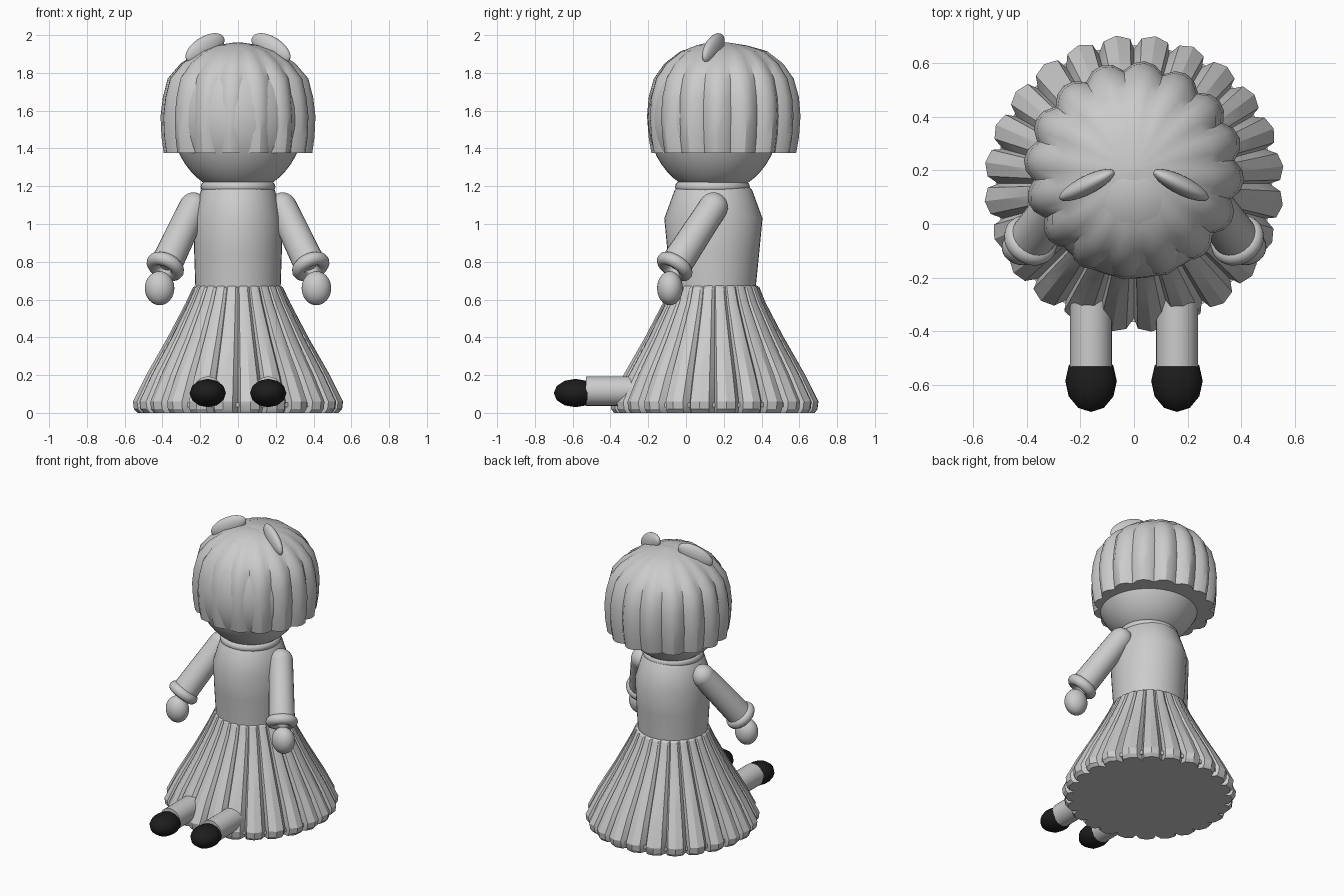
import bpy, math
from mathutils import Vector

cube = bpy.data.objects.get("Cube")
if cube:
    bpy.data.objects.remove(cube, do_unlink=True)


def make_material(name, value):
    m = bpy.data.materials.new(name)
    m.use_nodes = True
    color = (value, value, value, 1)
    m.diffuse_color = color
    m.node_tree.nodes["Principled BSDF"].inputs["Base Color"].default_value = color
    return m


GREY = make_material("light_grey", 0.6)
BLACK = make_material("black", 0.012)


def finish(obj, name, mat=GREY, angle=35):
    obj.name = name
    obj.data.materials.append(mat)
    bpy.ops.object.select_all(action='DESELECT')
    obj.select_set(True)
    bpy.context.view_layer.objects.active = obj
    bpy.ops.object.shade_smooth_by_angle(angle=math.radians(angle))
    return obj


def lathe(name, profile, fold, count, center_y, angle=35, start=0.0):
    """Stack rings of (z, x radius, y radius, fold depth), repeating fold count times."""
    verts, faces = [], []
    n = len(fold) * count
    for z, rx, ry, depth in profile:
        for i in range(count):
            for t, h in fold:
                a = math.tau * (i + t) / count + start
                k = depth * (h - 1)
                verts.append(((rx + k) * math.cos(a), center_y + (ry + k) * math.sin(a), z))
    for r in range(len(profile) - 1):
        for i in range(n):
            j = (i + 1) % n
            faces.append((r * n + i, r * n + j, (r + 1) * n + j, (r + 1) * n + i))
    faces.append(tuple(reversed(range(n))))
    faces.append(tuple(range(len(verts) - n, len(verts))))
    mesh = bpy.data.meshes.new(name)
    mesh.from_pydata(verts, [], faces)
    obj = bpy.data.objects.new(name, mesh)
    bpy.context.collection.objects.link(obj)
    return finish(obj, name, GREY, angle)


def ellipsoid(name, loc, radii, rot=(0, 0, 0), mat=GREY, segs=32, rings=16):
    bpy.ops.mesh.primitive_uv_sphere_add(segments=segs, ring_count=rings, location=loc, rotation=rot)
    obj = bpy.context.object
    obj.scale = radii
    return finish(obj, name, mat, 60)


def tube(name, a, b, r1, r2, segs=24):
    a, b = Vector(a), Vector(b)
    bpy.ops.mesh.primitive_cone_add(vertices=segs, radius1=r1, radius2=r2, depth=(b - a).length,
                                    location=(a + b) / 2,
                                    rotation=(b - a).to_track_quat('Z', 'Y').to_euler())
    return finish(bpy.context.object, name)


def ring(name, loc, major, minor, rot=(0, 0, 0), squash=1):
    bpy.ops.mesh.primitive_torus_add(major_segments=36, minor_segments=12, major_radius=major,
                                     minor_radius=minor, location=loc, rotation=rot)
    bpy.context.object.scale.z = squash
    return finish(bpy.context.object, name, GREY, 60)


# Pleated skirt with a thin lining that shows between the pleats at the hem
pleat = [(0, 0), (0.1, 0.72), (0.45, 1), (0.8, 0.75)]
lathe("skirt", [(0, 0.535, 0.535, 0.05), (0.02, 0.555, 0.55, 0.055), (0.06, 0.56, 0.555, 0.055),
                (0.2, 0.49, 0.485, 0.045), (0.4, 0.375, 0.37, 0.03), (0.58, 0.28, 0.275, 0.018),
                (0.665, 0.24, 0.24, 0.012), (0.675, 0.225, 0.225, 0.008)],
      pleat, 24, 0.15, 28, -math.pi / 2)
tube("hem_lining", (0, 0.15, 0.03), (0, 0.15, 0.055), 0.515, 0.515, 48)

# Torso and collar
plain = [(0, 1)]
lathe("torso", [(0.6, 0.222, 0.222, 0), (0.67, 0.226, 0.225, 0), (0.85, 0.232, 0.243, 0),
                (1.03, 0.235, 0.26, 0), (1.18, 0.195, 0.205, 0), (1.21, 0.17, 0.18, 0)],
      plain, 40, 0.145)
ring("collar", (0, 0.14, 1.197), 0.168, 0.03)

# Head and lobed bob of hair, cut level at the bottom
ellipsoid("head", (0, 0.147, 1.56), (0.352, 0.35, 0.4), segs=48, rings=24)
lobe = [(0, 0), (0.25, 0.75), (0.5, 1), (0.75, 0.75)]
lathe("hair", [(1.375, 0.395, 0.385, 0.035), (1.46, 0.407, 0.4, 0.035), (1.57, 0.412, 0.408, 0.035),
               (1.67, 0.4, 0.4, 0.033), (1.77, 0.374, 0.372, 0.028), (1.85, 0.305, 0.315, 0.018),
               (1.915, 0.21, 0.23, 0.008), (1.945, 0.12, 0.125, 0.002), (1.962, 0.015, 0.015, 0)],
      lobe, 16, 0.2, 30, 0.1)

for side, s in (("left", 1), ("right", -1)):
    # Leaf-shaped ear on the crown
    ear_dir = Vector((0.2 * s, -0.1, -0.12))
    ear = ellipsoid(side + "_ear", (0.175 * s, 0.145, 1.93), (0.035, 0.062, 0.125))
    ear.rotation_euler = ear_dir.to_track_quat('Z', 'Y').to_euler()

    # Sleeve with rounded shoulder, puffed cuff and hand
    shoulder, wrist = Vector((0.235 * s, 0.145, 1.09)), Vector((0.385 * s, -0.06, 0.775))
    tube(side + "_sleeve", shoulder, wrist, 0.077, 0.085)
    ellipsoid(side + "_shoulder", shoulder, (0.077, 0.077, 0.077))
    tilt = (wrist - shoulder).to_track_quat('Z', 'Y').to_euler()
    ring(side + "_cuff", wrist, 0.068, 0.036, tilt)
    ellipsoid(side + "_hand", (0.415 * s, -0.085, 0.66), (0.078, 0.068, 0.09))

    # Leg stretched forward, ending in a pointed shoe
    tube(side + "_leg", (0.16 * s, -0.1, 0.115), (0.16 * s, -0.53, 0.115), 0.078, 0.078)
    ellipsoid(side + "_shoe", (0.16 * s, -0.585, 0.105), (0.096, 0.075, 0.115),
              (math.pi / 2, 0, 0), BLACK, 12, 6)
